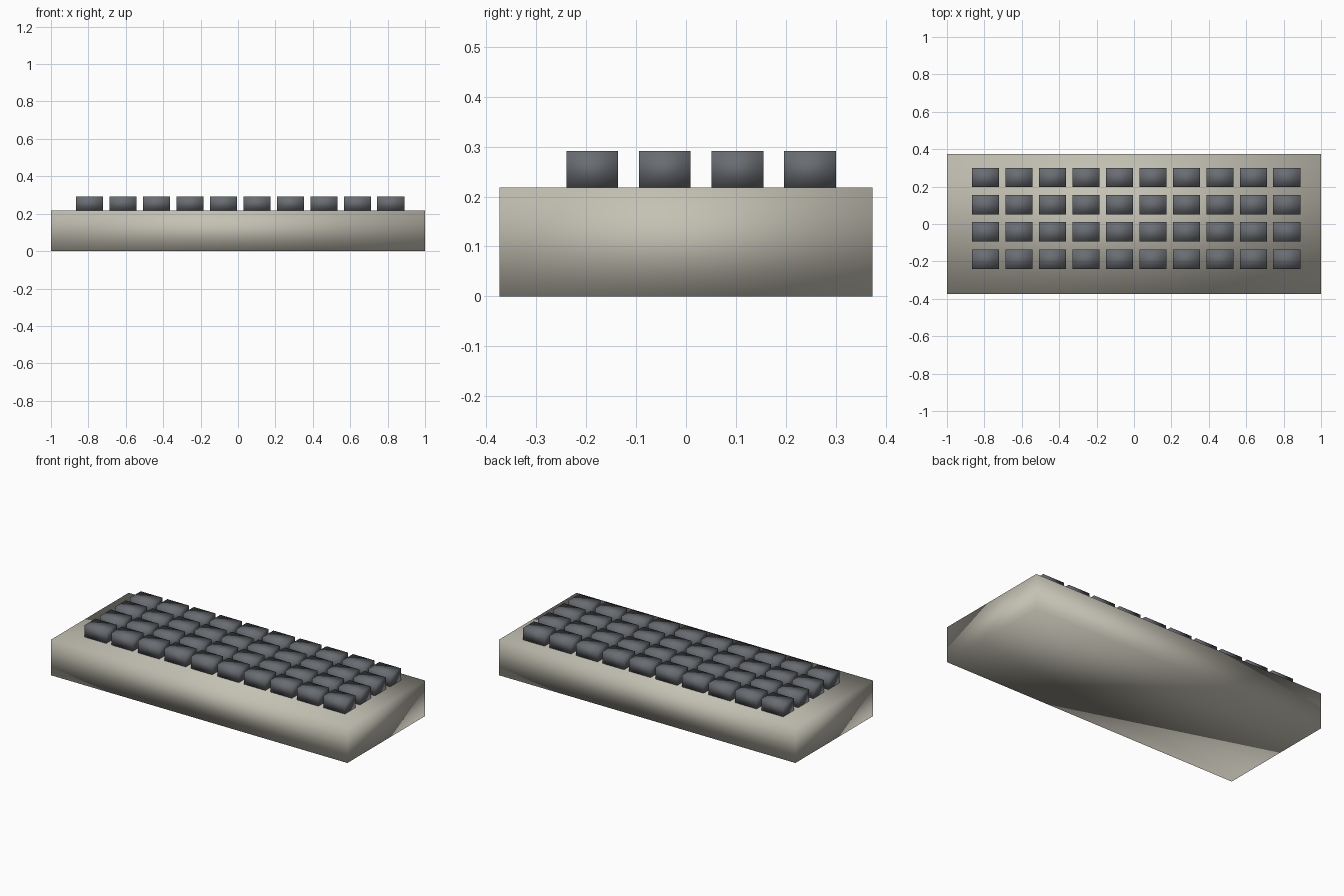
import bpy
import bmesh
from mathutils import Matrix, Vector

cube = bpy.data.objects.get("Cube")
if cube:
    bpy.data.objects.remove(cube, do_unlink=True)


def make_material(name, rgb):
    mat = bpy.data.materials.new(name)
    mat.use_nodes = True
    color = (*rgb, 1.0)
    mat.diffuse_color = color
    mat.node_tree.nodes["Principled BSDF"].inputs["Base Color"].default_value = color
    return mat


def add_block(name, size, center, mat):
    """Smooth-shaded block with shared corners."""
    bm = bmesh.new()
    bmesh.ops.create_cube(bm, size=1.0, matrix=Matrix.Diagonal((*size, 1.0)))
    for face in bm.faces:
        face.smooth = True
    mesh = bpy.data.meshes.new(name)
    bm.to_mesh(mesh)
    bm.free()
    mesh.materials.append(mat)
    obj = bpy.data.objects.new(name, mesh)
    obj.location = Vector(center)
    bpy.context.collection.objects.link(obj)
    return obj


beige = make_material("warm beige", (0.55, 0.53, 0.45))
charcoal = make_material("charcoal grey", (0.14, 0.15, 0.165))

# Keyboard case
CASE_H = 0.218
add_block("case", (2.0, 0.747, CASE_H), (0, 0, CASE_H / 2), beige)

# Grid of keys, front row first
KEY = (0.145, 0.104, 0.073)
ROWS, COLUMNS = 4, 10
for row in range(ROWS):
    for col in range(COLUMNS):
        x = -0.794 + 0.179 * col
        y = -0.188 + 0.1455 * row
        add_block(f"key_row{row + 1}_column{col + 1}", KEY,
                  (x, y, CASE_H + KEY[2] / 2), charcoal)
